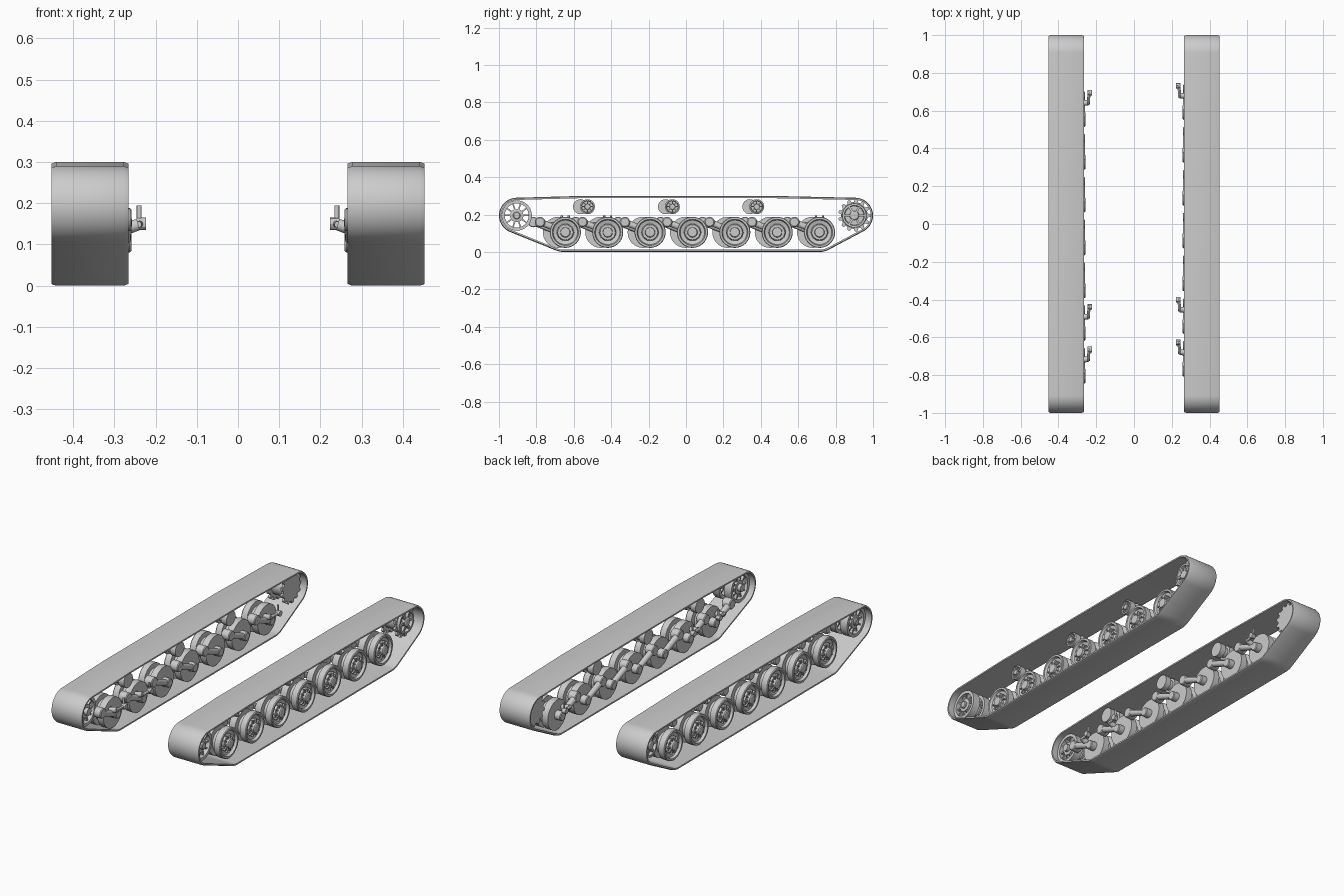
import bpy, bmesh, math
from mathutils import Vector, Matrix

cube = bpy.data.objects.get("Cube")
if cube:
    bpy.data.objects.remove(cube, do_unlink=True)

grey = bpy.data.materials.new("plain grey")
grey.use_nodes = True
COL = (0.6, 0.6, 0.6, 1)
grey.diffuse_color = COL
grey.node_tree.nodes["Principled BSDF"].inputs["Base Color"].default_value = COL

WHEELS = [-0.645 + 0.2265 * i for i in range(7)]
ROLLERS = [-0.527, -0.073, 0.378]
IDLER, SPROCKET = (-0.905, 0.195), (0.9, 0.195)


def finish(bm, name):
    bmesh.ops.recalc_face_normals(bm, faces=bm.faces)
    me = bpy.data.meshes.new(name)
    bm.to_mesh(me)
    bm.free()
    me.materials.append(grey)
    ob = bpy.data.objects.new(name, me)
    bpy.context.collection.objects.link(ob)
    bpy.ops.object.select_all(action='DESELECT')
    ob.select_set(True)
    bpy.context.view_layer.objects.active = ob
    bpy.ops.object.shade_smooth_by_angle(angle=math.radians(30))


def lathe(bm, s, y, z, prof, seg=32, closed=False):
    """Revolve (x, radius) points about an axle along x."""
    rings = []
    for x, r in prof:
        rings.append([bm.verts.new((s * x, y + r * math.cos(math.tau * i / seg),
                                    z + r * math.sin(math.tau * i / seg))) for i in range(seg)])
    pairs = list(zip(rings, rings[1:]))
    if closed:
        pairs.append((rings[-1], rings[0]))
    else:
        bm.faces.new(rings[0])
        bm.faces.new(rings[-1])
    for a, b in pairs:
        for i in range(seg):
            j = (i + 1) % seg
            bm.faces.new((a[i], a[j], b[j], b[i]))


def rod(bm, a, b, r1, r2=None, seg=12):
    """Tapered rod between two points."""
    a, b = Vector(a), Vector(b)
    d = b - a
    m = Matrix.Translation((a + b) / 2) @ d.to_track_quat('Z', 'Y').to_matrix().to_4x4()
    bmesh.ops.create_cone(bm, cap_ends=True, segments=seg, radius1=r1,
                          radius2=r2 or r1, depth=d.length, matrix=m)


def spokes(bm, s, y, z, n, x, r0, r1, size):
    """Radial box ribs around an axle."""
    for i in range(n):
        m = (Matrix.Translation((s * x, y, z)) @ Matrix.Rotation(math.tau * i / n, 4, 'X')
             @ Matrix.Translation((0, (r0 + r1) / 2, 0))
             @ Matrix.Diagonal((size[0], r1 - r0, size[1], 1)))
        bmesh.ops.create_cube(bm, size=1, matrix=m)


def gear(bm, s, y, z, x0, x1, r0, r1, teeth):
    """Solid toothed plate."""
    pts = []
    for i in range(teeth):
        for f, r in ((-0.32, r0), (-0.16, r1), (0.16, r1), (0.32, r0)):
            t = math.tau * (i + f) / teeth
            pts.append((y + r * math.cos(t), z + r * math.sin(t)))
    a, b = [[bm.verts.new((s * x, *p)) for p in pts] for x in (x0, x1)]
    bm.faces.new(a)
    bm.faces.new(b)
    for i in range(len(pts)):
        j = (i + 1) % len(pts)
        bm.faces.new((a[i], a[j], b[j], b[i]))


def hull(points):
    """Convex outline of 2D points."""
    def half(ps):
        out = []
        for p in ps:
            while len(out) > 1 and ((out[-1][0] - out[-2][0]) * (p[1] - out[-2][1])
                                    - (out[-1][1] - out[-2][1]) * (p[0] - out[-2][0])) <= 1e-7:
                out.pop()
            out.append(p)
        return out[:-1]
    ps = sorted(set(points))
    return half(ps) + half(ps[::-1])


def outline():
    """Belt outline wrapped round all the wheels."""
    pts = []
    for y, z, r in ((*IDLER, 0.083), (0.905, 0.195, 0.083),
                    (WHEELS[0] - 0.01, 0.105, 0.093), (WHEELS[6], 0.105, 0.093),
                    (-0.55, 0.245, 0.043), (0.45, 0.245, 0.043)):
        for i in range(64):
            t = math.tau * i / 64
            pts.append((round(y + r * math.cos(t), 5), round(z + r * math.sin(t), 5)))
    return hull(pts)


def track(s, name):
    bm = bmesh.new()
    ring = outline()
    n = len(ring)
    # outward normals of the outline, used to offset the belt section
    norms = []
    for i in range(n):
        t = Vector(ring[(i + 1) % n]) - Vector(ring[i - 1])
        norms.append(Vector((t.y, -t.x)).normalized())
    section = [(0.266, 0), (0.266, 0.008), (0.277, 0.012), (0.442, 0.012), (0.453, 0.008), (0.453, 0)]
    loops = [[bm.verts.new((s * x, *(Vector(p) + q * o))) for p, q in zip(ring, norms)]
             for x, o in section]
    for a, b in zip(loops, loops[1:] + loops[:1]):
        for i in range(n):
            j = (i + 1) % n
            bm.faces.new((a[i], a[j], b[j], b[i]))
    finish(bm, name)


for s, side, shift in ((1, "left", 0), (-1, "right", -0.037)):
    track(s, f"track_belt_{side}")

    # Paired road wheels with a dished outer face and ribbed hub
    for k, wy in enumerate(WHEELS, 1):
        y, z = wy + shift, 0.105
        bm = bmesh.new()
        lathe(bm, s, y, z, [(0.295, 0.083), (0.332, 0.083), (0.334, 0.058), (0.36, 0.058), (0.362, 0.083),
                            (0.396, 0.083), (0.4, 0.08), (0.4, 0.07), (0.386, 0.065), (0.38, 0.045),
                            (0.392, 0.04), (0.392, 0.027), (0.407, 0.025), (0.41, 0.02)], 40)
        spokes(bm, s, y, z, 10, 0.391, 0.022, 0.048, (0.014, 0.006))
        finish(bm, f"road_wheel_{k}_{side}")

        # Trailing swing arm and its pivot tube
        bm = bmesh.new()
        py, pz = y - 0.135, 0.16
        lathe(bm, s, y, z, [(0.259, 0.021), (0.263, 0.025), (0.3, 0.025)], 20)
        rod(bm, (s * 0.275, y, z), (s * 0.275, py, pz), 0.015, 0.018)
        lathe(bm, s, py, pz, [(0.258, 0.024), (0.262, 0.028), (0.305, 0.028), (0.31, 0.022)], 20)
        finish(bm, f"swing_arm_{k}_{side}")

        # Shock absorber link on the end stations
        if k in (1, 2, 7):
            bm = bmesh.new()
            by, ky = y - 0.035, y + 0.018
            rod(bm, (s * 0.285, by, 0.135), (s * 0.242, by, 0.148), 0.017, 0.014)
            rod(bm, (s * 0.242, by - 0.008, 0.148), (s * 0.238, ky, 0.15), 0.008)
            rod(bm, (s * 0.223, ky, 0.15), (s * 0.246, ky, 0.15), 0.015)
            rod(bm, (s * 0.24, ky, 0.15), (s * 0.24, ky, 0.195), 0.006)
            finish(bm, f"shock_link_{k}_{side}")

    # Return rollers
    for k, ry in enumerate(ROLLERS, 1):
        y, z = ry + shift, 0.242
        bm = bmesh.new()
        lathe(bm, s, y, z, [(0.282, 0.04), (0.315, 0.04), (0.316, 0.028), (0.34, 0.028), (0.341, 0.04),
                            (0.374, 0.04), (0.376, 0.033), (0.364, 0.03), (0.364, 0.016), (0.378, 0.014)], 28)
        spokes(bm, s, y, z, 8, 0.368, 0.012, 0.032, (0.01, 0.005))
        finish(bm, f"return_roller_{k}_{side}")

    # Front idler: two open spoked wheels on one hub
    bm = bmesh.new()
    for x in (0.32, 0.395):
        lathe(bm, s, *IDLER, [(x - 0.022, 0.081), (x + 0.022, 0.081), (x + 0.022, 0.064),
                              (x - 0.022, 0.064)], 40, closed=True)
        spokes(bm, s, *IDLER, 10, x, 0.025, 0.067, (0.025, 0.008))
        lathe(bm, s, *IDLER, [(x - 0.016, 0.036), (x + 0.016, 0.036), (x + 0.018, 0.03)], 28)
    lathe(bm, s, *IDLER, [(0.285, 0.02), (0.42, 0.02), (0.424, 0.016)], 20)
    finish(bm, f"idler_{side}")

    # Rear drive sprocket: toothed plate, drum and ribbed outer dish
    bm = bmesh.new()
    gear(bm, s, *SPROCKET, 0.3, 0.312, 0.072, 0.086, 13)
    gear(bm, s, *SPROCKET, 0.385, 0.397, 0.072, 0.086, 13)
    lathe(bm, s, *SPROCKET, [(0.305, 0.055), (0.39, 0.055)], 32)
    lathe(bm, s, *SPROCKET, [(0.395, 0.066), (0.412, 0.064), (0.412, 0.054), (0.395, 0.05)], 32, closed=True)
    lathe(bm, s, *SPROCKET, [(0.392, 0.026), (0.414, 0.024), (0.418, 0.018)], 24)
    spokes(bm, s, *SPROCKET, 6, 0.404, 0.02, 0.056, (0.014, 0.012))
    finish(bm, f"drive_sprocket_{side}")
